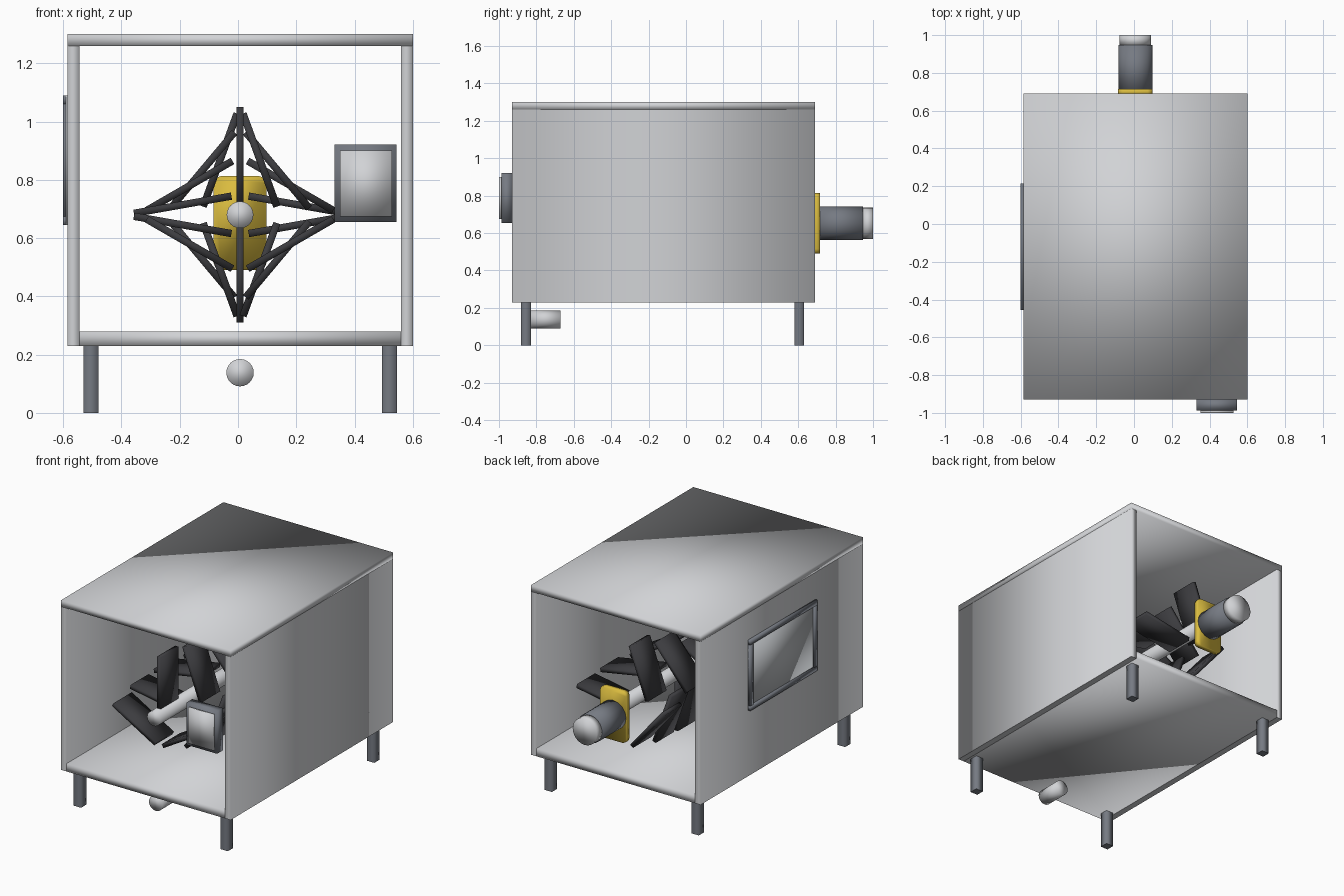
import bpy, bmesh, math
from mathutils import Matrix, Vector

cube = bpy.data.objects.get("Cube")
if cube:
    bpy.data.objects.remove(cube, do_unlink=True)


def material(name, rgb):
    m = bpy.data.materials.new(name)
    m.use_nodes = True
    m.diffuse_color = (*rgb, 1)
    m.node_tree.nodes["Principled BSDF"].inputs["Base Color"].default_value = (*rgb, 1)
    return m


STEEL = material("light steel", (0.64, 0.65, 0.67))
GREY = material("blue grey metal", (0.18, 0.195, 0.225))
DARK = material("dark rubber", (0.045, 0.045, 0.05))
YELLOW = material("safety yellow", (0.70, 0.50, 0.05))
PANE = material("pane grey", (0.50, 0.52, 0.54))


def finish(bm, name, mat):
    bmesh.ops.recalc_face_normals(bm, faces=bm.faces[:])
    for f in bm.faces:
        f.smooth = True
    me = bpy.data.meshes.new(name)
    bm.to_mesh(me)
    bm.free()
    me.materials.append(mat)
    ob = bpy.data.objects.new(name, me)
    bpy.context.collection.objects.link(ob)
    return ob


def box(name, mat, xs, ys, zs, sharp_ends=False, chamfer=0):
    """Soft-shaded box between limits; optional hard top and bottom or chamfered corners."""
    bm = bmesh.new()
    lo, hi = Vector((xs[0], ys[0], zs[0])), Vector((xs[1], ys[1], zs[1]))
    bmesh.ops.create_cube(bm, size=1, matrix=Matrix.Translation((lo + hi) / 2)
                          @ Matrix.Diagonal((*(hi - lo), 1)))
    if sharp_ends:
        for e in bm.edges:
            e.smooth = abs(e.verts[0].co.z - e.verts[1].co.z) > 1e-4
    if chamfer:
        along_y = [e for e in bm.edges if abs(e.verts[0].co.y - e.verts[1].co.y) > 1e-4]
        bmesh.ops.bevel(bm, geom=along_y, offset=chamfer, segments=2, profile=0.5,
                        affect='EDGES')
    return finish(bm, name, mat)


def rod(name, mat, x, z, y0, y1, radius, sides=24):
    """Cylinder lying along y."""
    bm = bmesh.new()
    bmesh.ops.create_cone(bm, cap_ends=True, segments=sides, radius1=radius, radius2=radius,
                          depth=y1 - y0, matrix=Matrix.Translation((x, (y0 + y1) / 2, z))
                          @ Matrix.Rotation(math.pi / 2, 4, 'X'))
    return finish(bm, name, mat)


# Open-ended housing
Y = (-0.93, 0.69)
box("roof_panel", STEEL, (-0.585, 0.60), Y, (1.26, 1.30))
box("floor_panel", STEEL, (-0.545, 0.56), Y, (0.23, 0.28))
box("right_wall", STEEL, (-0.585, -0.545), Y, (0.23, 1.26), sharp_ends=True)
box("left_wall", STEEL, (0.56, 0.60), Y, (0.23, 1.26), sharp_ends=True)

# Legs
for x, side in ((-0.505, "right"), (0.52, "left")):
    for y, end in ((-0.855, "front"), (0.605, "back")):
        box(f"{end}_{side}_leg", GREY, (x - 0.026, x + 0.026),
            (y - 0.026, y + 0.026), (0, 0.23), sharp_ends=True)

# Drain pipe under the floor
rod("drain_pipe", STEEL, 0.007, 0.138, -0.83, -0.67, 0.047)

# Mixing shaft with six rings of three paddles, each ring turned 20 degrees
CX, CZ = 0.007, 0.68
rod("mixing_shaft", STEEL, CX, CZ, -0.85, 0.70, 0.046)
for ring in range(6):
    y = -0.71 + 0.236 * ring
    for k in range(3):
        a = math.radians(90 - 20 * ring + 120 * k)
        paddle = box(f"paddle_{ring + 1}_{k + 1}", DARK, (-0.17, 0.17),
                     (-0.09, 0.09), (-0.0125, 0.0125))
        paddle.location = (CX + 0.2 * math.cos(a), y, CZ + 0.2 * math.sin(a))
        paddle.rotation_euler.y = a

# Drive at the back
box("motor_mount", YELLOW, (-0.084, 0.098), (0.683, 0.716), (0.49, 0.813), chamfer=0.025)
rod("drive_motor", GREY, CX, 0.652, 0.695, 0.947, 0.09, 16)
rod("motor_cap", STEEL, CX, 0.652, 0.945, 1.0, 0.084)

# Control box on the front
box("control_box", GREY, (0.332, 0.545), (-0.987, -0.93), (0.655, 0.922))
box("control_screen", STEEL, (0.351, 0.528), (-1.0, -0.985), (0.675, 0.90))

# Inspection window on the right wall
WY, WZ, T = (-0.455, 0.215), (0.645, 1.09), 0.03
box("window_pane", PANE, (-0.59, -0.583), WY, WZ)
for z in (WZ[0], WZ[1] - T):
    box("window_rail", GREY, (-0.60, -0.583), WY, (z, z + T))
for y in (WY[0], WY[1] - T):
    box("window_stile", GREY, (-0.60, -0.583), (y, y + T), (WZ[0] + T, WZ[1] - T))
